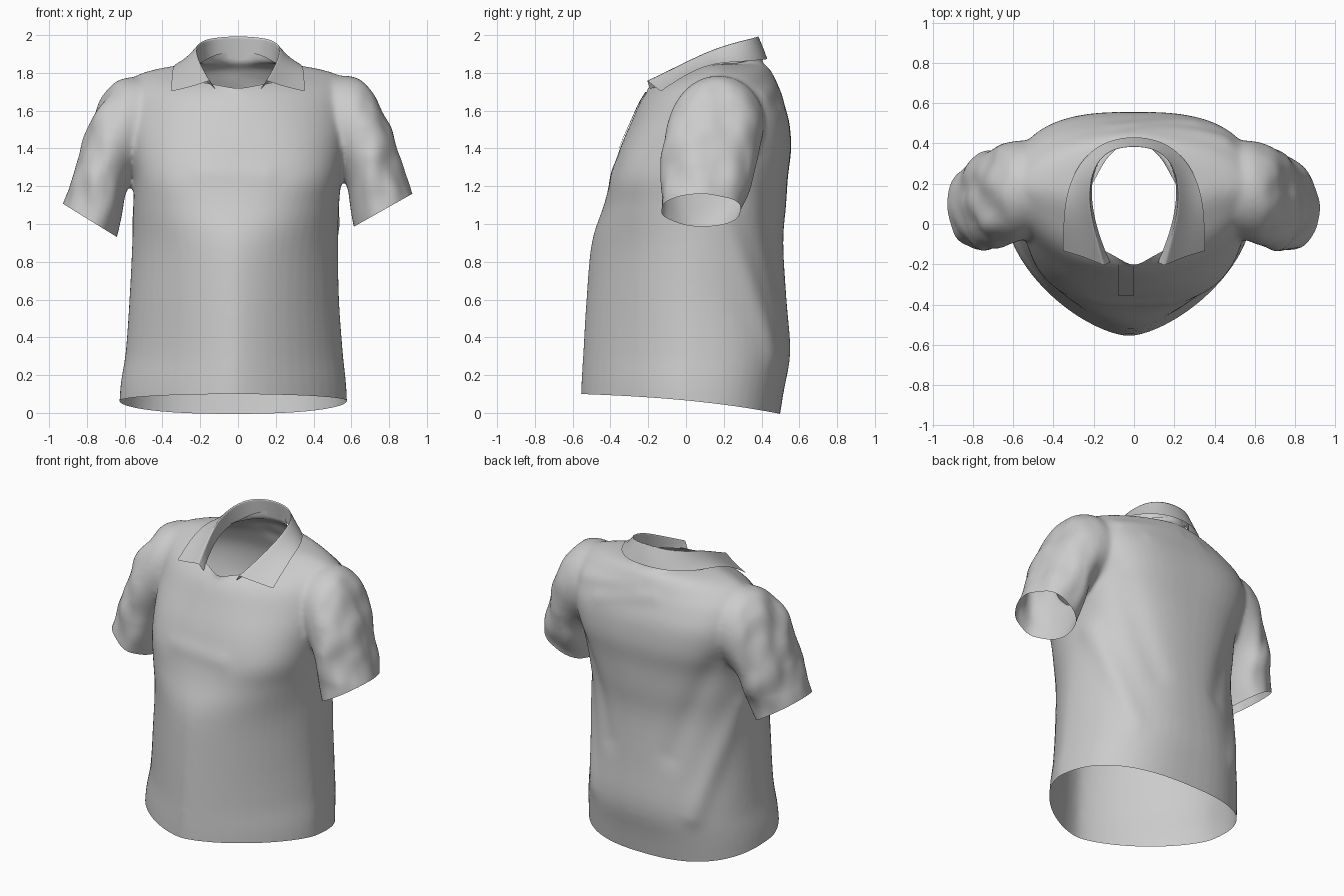
import bpy, bmesh, math
from mathutils import Vector, noise
from mathutils.bvhtree import BVHTree

if "Cube" in bpy.data.objects:
    bpy.data.objects.remove(bpy.data.objects["Cube"])

cloth = bpy.data.materials.new("grey_cloth")
cloth.use_nodes = True
GREY = (0.6, 0.6, 0.6, 1)
cloth.diffuse_color = GREY
shader = cloth.node_tree.nodes["Principled BSDF"]
shader.inputs["Base Color"].default_value = GREY
shader.inputs["Roughness"].default_value = 0.8
SEG = 56


def make_object(name, bm):
    mesh = bpy.data.meshes.new(name)
    bm.to_mesh(mesh)
    mesh.materials.append(cloth)
    for p in mesh.polygons:
        p.use_smooth = True
    obj = bpy.data.objects.new(name, mesh)
    bpy.context.collection.objects.link(obj)
    return obj


def refine(rows, steps=4):
    """Smooth curve through rows of section values."""
    out = []
    for i in range(len(rows) - 1):
        quad = [rows[max(i - 1, 0)], rows[i], rows[i + 1], rows[min(i + 2, len(rows) - 1)]]
        for k in range(steps):
            t = k / steps
            out.append([b + t / 2 * (c - a + t * (2 * a - 5 * b + 4 * c - d
                        + t * (3 * (b - c) + d - a))) for a, b, c, d in zip(*quad)])
    return out + [rows[-1]]


def loft(bm, rings):
    """Closed tube through rings of points."""
    rows = [[bm.verts.new(p) for p in ring] for ring in rings]
    for a, b in zip(rows, rows[1:]):
        for i in range(SEG):
            j = (i + 1) % SEG
            bm.faces.new((a[i], a[j], b[j], b[i]))
    bm.faces.new(rows[0][::-1])
    bm.faces.new(rows[-1])


def power(v, n):
    return math.copysign(abs(v) ** (2 / n), v)


def body_ring(z, xc, a, yc, front, back, nf, nb):
    """Level outline with its own depth and roundness front and back."""
    ring = []
    for i in range(SEG):
        t = math.tau * (i + 0.5) / SEG
        c, s = math.cos(t), math.sin(t)
        n, depth = (nb, back - yc) if s > 0 else (nf, yc - front)
        ring.append((xc + a * power(c, n), yc + depth * power(s, n), z))
    return ring


# Torso: z, centre x, half width, widest y, front y, back y, roundness
TORSO = [
    (-0.25, -.025, .61, .00, -.565, .46, 1.55, 2.5),
    (0.10, -.025, .60, .00, -.557, .515, 1.55, 2.5),
    (0.32, -.02, .575, .02, -.545, .552, 1.55, 2.4),
    (0.60, -.02, .555, .03, -.528, .532, 1.6, 2.3),
    (0.90, -.015, .545, .06, -.50, .515, 1.75, 2.3),
    (1.10, -.01, .545, .10, -.435, .53, 2.3, 2.4),
    (1.25, 0, .55, .13, -.395, .54, 2.8, 2.6),
    (1.40, 0, .575, .15, -.35, .557, 2.5, 2.8),
    (1.55, 0, .60, .17, -.285, .545, 2.1, 2.8),
    (1.67, 0, .61, .18, -.228, .505, 1.8, 2.4),
    (1.74, 0, .59, .18, -.16, .478, 1.6, 2.0),
    (1.79, 0, .53, .18, -.06, .46, 1.5, 1.8),
    (1.825, 0, .41, .18, .02, .44, 1.6, 1.8),
    (1.845, 0, .27, .18, .07, .41, 1.8, 1.8)]
NECK = [(z, 0, .2, .12, -.205, .405, 1.5, 1.9) for z in (1.6, 1.8, 2.1)]

# Sleeve: outer x, outer z, inner x, inner z, centre y, half depth
SLEEVE = [
    (.38, 1.76, .40, 1.30, .18, .22),
    (.59, 1.785, .49, 1.28, .17, .245),
    (.70, 1.715, .545, 1.25, .15, .255),
    (.775, 1.59, .58, 1.19, .13, .255),
    (.835, 1.42, .59, 1.12, .12, .25),
    (.885, 1.27, .60, 1.05, .10, .23),
    (.923, 1.16, .612, .985, .085, .215),
    (.96, 1.04, .64, .87, .08, .21)]


def sleeve_ends(side, i, row):
    """Outer and inner point of a sleeve ring; the right arm hangs lower."""
    xo, zo, xi, zi, yc, hy = row
    drop = 0.055 * i / 6 if side < 0 else 0
    return (Vector((side * xo, yc, zo - drop)),
            Vector((side * (xi + drop / 2), yc, zi - drop)), hy)


bm = bmesh.new()
loft(bm, [body_ring(*r) for r in refine(TORSO)])
loft(bm, [body_ring(*r) for r in NECK])
for side in (1, -1):
    rings = []
    for i, row in enumerate(refine(SLEEVE)):
        o, n, hy = sleeve_ends(side, i / 4, row)
        mid, half = (o + n) / 2, (o - n) / 2
        rings.append([mid + half * math.cos(math.tau * k / SEG)
                      + Vector((0, hy * math.sin(math.tau * k / SEG), 0))
                      for k in range(SEG)])
    loft(bm, rings)
bmesh.ops.recalc_face_normals(bm, faces=bm.faces[:])
shirt = make_object("shirt_body", bm)
bm.free()

# Fuse torso and sleeves into one smooth skin
fuse = shirt.modifiers.new("fuse", 'REMESH')
fuse.mode = 'VOXEL'
fuse.voxel_size = 0.014
soften = shirt.modifiers.new("soften", 'SMOOTH')
soften.factor = 0.5
soften.iterations = 14
bpy.context.view_layer.update()
bm = bmesh.new()
bm.from_object(shirt, bpy.context.evaluated_depsgraph_get())
shirt.modifiers.clear()
bm.normal_update()

# Cloth folds: start, end, width, height
FOLDS = [((-.2, -.39, 1.28), (.15, -.39, 1.26), .06, .008),
         ((.05, .5, 1.76), (.45, .42, 1.68), .05, .008),
         ((-.1, .5, 1.72), (.3, .52, 1.62), .05, .007)]
for s in (1, -1):
    FOLDS += [((s * .5, .2, 1.0), (s * .40, .5, .32), .07, .018),
              ((s * .46, .38, 1.35), (s * .25, .53, .7), .08, -.014)]


def fold_height(co):
    total = 0
    for a, b, width, height in FOLDS:
        a, b = Vector(a), Vector(b)
        t = max(0, min(1, (co - a).dot(b - a) / (b - a).length_squared))
        total += height * math.exp(-((co - a.lerp(b, t)).length / width) ** 2)
    return total


for v in bm.verts:
    h = fold_height(v.co)
    if v.co.z > 0.85:
        weight = max(0, min(1, (abs(v.co.x) - 0.6) / 0.1))
        h += weight * 0.018 * noise.noise(Vector((v.co.x * 9, v.co.y * 8, v.co.z * 6)))
    v.co += v.normal * h


def open_end(point, normal, rule):
    """Cut away the cloth beyond a plane where the rule holds."""
    faces = [f for f in bm.faces if rule(f.calc_center_median())]
    edges = {e for f in faces for e in f.edges}
    verts = {v for f in faces for v in f.verts}
    bmesh.ops.bisect_plane(bm, geom=list(verts) + list(edges) + faces, dist=1e-5,
                           plane_co=point, plane_no=normal, clear_outer=True)


# Hem, neck and cuff openings
open_end((0, -.555, .1), (0, -.1, -1.025), lambda c: c.z < 0.4)
open_end((0, -.2, 1.72), (0, -.2, .62), lambda c: abs(c.x) < .24 and c.z > 1.6)
for side in (1, -1):
    o, n, _ = sleeve_ends(side, 6, SLEEVE[6])
    normal = (o - n).cross(Vector((0, 1, 0)))
    if normal.z > 0:
        normal.negate()
    open_end(o, normal, lambda c: c.x * side > .58 and .75 < c.z < 1.3)

# Curve the hem so that its sides ride higher
for v in bm.verts:
    if v.co.z < 0.3:
        v.co.z += 0.024 * (1 - ((v.co.y + .04) / .515) ** 2) * (1 - v.co.z / 0.3)
for f in bm.faces:
    f.smooth = True
bm.normal_update()
bm.to_mesh(shirt.data)
skin = BVHTree.FromBMesh(bm)
bm.free()

# Collar: half rails from back centre to front, mirrored
BASE = [(0, .41, 1.88), (.14, .375, 1.87), (.205, .26, 1.85),
        (.215, .12, 1.82), (.18, -.04, 1.765), (.12, -.19, 1.715)]
FOLD = [(0, .39, 2.0), (.14, .365, 1.99), (.21, .26, 1.965),
        (.225, .12, 1.92), (.2, -.02, 1.85), (.15, -.205, 1.76)]
FALL = [(0, .44, 1.875), (.16, .41, 1.87), (.28, .30, 1.86),
        (.335, .15, 1.835), (.345, .02, 1.775), (.345, -.12, 1.69)]


def full_rail(half):
    return [Vector((-x, y, z)) for x, y, z in half[:0:-1]] + [Vector(p) for p in half]


def lay_on_skin(p, gap):
    """Lift a point so that it rests just above the cloth."""
    co, normal, _, _ = skin.find_nearest(p)
    return co + normal * gap if (p - co).dot(normal) < gap else p


base, fold, fall = full_rail(BASE), full_rail(FOLD), full_rail(FALL)
middle = [lay_on_skin(a.lerp(b, 0.5), 0.025) for a, b in zip(fold, fall)]
fall = [lay_on_skin(p, 0.02) for p in fall]
bm = bmesh.new()
crease = bm.edges.layers.float.new("crease_edge")
rows = [[bm.verts.new(p) for p in rail] for rail in (base, fold, middle, fall)]
for a, b in zip(rows, rows[1:]):
    for i in range(len(a) - 1):
        bm.faces.new((a[i], a[i + 1], b[i + 1], b[i]))
for a, b in zip(rows[1], rows[1][1:]):
    bm.edges.get((a, b))[crease] = 0.9
bmesh.ops.recalc_face_normals(bm, faces=bm.faces[:])
collar = make_object("collar", bm)
bm.free()
sub = collar.modifiers.new("smooth", 'SUBSURF')
sub.levels = sub.render_levels = 3
sub.boundary_smooth = 'PRESERVE_CORNERS'

# Button placket: a thin strip lying on the chest
bm = bmesh.new()
rows = []
for k in range(14):
    z = 1.70 - 0.30 * k / 13
    row = []
    for x in (-0.08, -0.04, 0.0):
        hit = skin.ray_cast(Vector((x, -2, z)), Vector((0, 1, 0)))[0]
        if hit:
            row.append(bm.verts.new(hit + Vector((0, -0.007, 0))))
    if len(row) == 3:
        rows.append(row)
for a, b in zip(rows, rows[1:]):
    for i in range(2):
        bm.faces.new((a[i], b[i], b[i + 1], a[i + 1]))
make_object("button_placket", bm)
bm.free()
